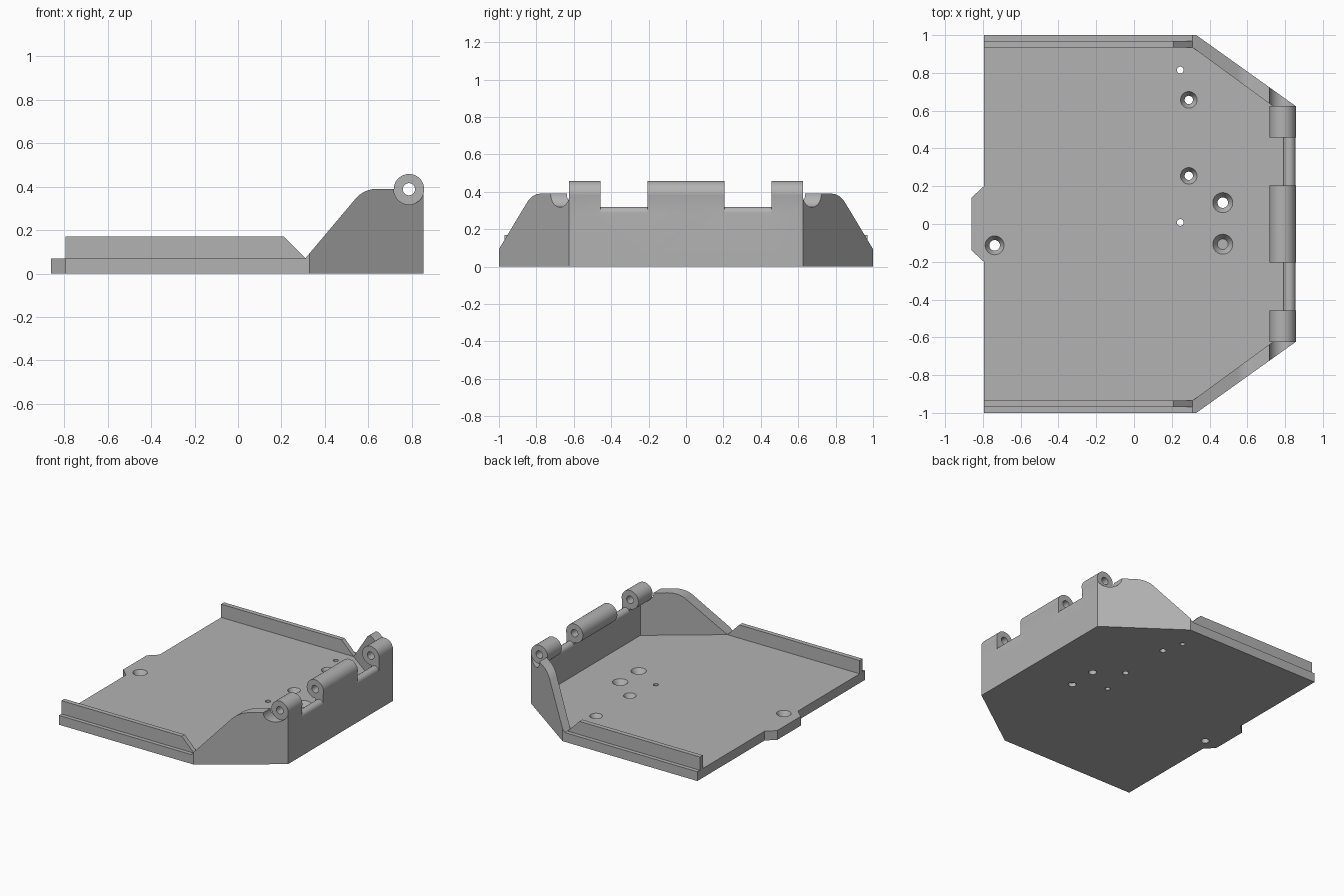
import bpy, bmesh, math
from mathutils import Vector

cube = bpy.data.objects.get("Cube")
if cube:
    bpy.data.objects.remove(cube, do_unlink=True)

grey = bpy.data.materials.new("plain grey")
grey.use_nodes = True
grey.diffuse_color = (0.45, 0.45, 0.45, 1)
grey.node_tree.nodes["Principled BSDF"].inputs["Base Color"].default_value = grey.diffuse_color

PLATE = 0.07                 # plate thickness
PIN_X, PIN_Z = 0.787, 0.388  # hinge axis
BARREL = 0.07                # barrel radius
OUT, IN = 0.855, 0.79        # hinge wall faces
LUG = 0.625                  # outer end of the hinge


def arc(cx, cy, r, a0, a1, n):
    return [(cx + r * math.cos(math.radians(a0 + (a1 - a0) * i / n)),
             cy + r * math.sin(math.radians(a0 + (a1 - a0) * i / n))) for i in range(n + 1)]


def solid(name, bm):
    bmesh.ops.recalc_face_normals(bm, faces=bm.faces)
    me = bpy.data.meshes.new(name)
    bm.to_mesh(me)
    bm.free()
    me.materials.append(grey)
    ob = bpy.data.objects.new(name, me)
    bpy.context.scene.collection.objects.link(ob)
    return ob


def prism(name, pts, lo, hi, axis="z"):
    """Extrude a plan (x, y) along z, or a side profile (x, z) along y."""
    bm = bmesh.new()
    place = (lambda a, b: (a, b, lo)) if axis == "z" else (lambda a, b: (a, lo, b))
    face = bm.faces.new([bm.verts.new(place(a, b)) for a, b in pts])
    grown = bmesh.ops.extrude_face_region(bm, geom=[face])["geom"]
    step = Vector((0, 0, hi - lo)) if axis == "z" else Vector((0, hi - lo, 0))
    bmesh.ops.translate(bm, vec=step, verts=[v for v in grown if isinstance(v, bmesh.types.BMVert)])
    return solid(name, bm)


def disc(x, z, r, n=48):
    return arc(x, z, r, 0, 360, n)[:-1]


def combine(ob, other, operation):
    """Apply a boolean and remove the helper."""
    mod = ob.modifiers.new("cut", "BOOLEAN")
    mod.operation, mod.solver, mod.object = operation, "EXACT", other
    bpy.context.view_layer.update()
    me = bpy.data.meshes.new_from_object(ob.evaluated_get(bpy.context.evaluated_depsgraph_get()))
    ob.modifiers.clear()
    ob.data = me
    bpy.data.objects.remove(other, do_unlink=True)


# Plate with angled corners and an end tab
half = [(OUT, LUG), (0.33, 1), (-0.795, 1), (-0.795, 0.2), (-0.86, 0.14)]
tray = prism("hinged_tray", half + [(x, -y) for x, y in reversed(half)], 0, PLATE)

# Side rails and sloping corner walls
for s in (-1, 1):
    rail = prism("rail", [(-0.795, 0.03), (-0.795, 0.17), (0.21, 0.17), (0.31, PLATE), (0.31, 0.03)],
                 s * 0.935, s * 0.97, "y")
    combine(tray, rail, "UNION")

    plan = [(0.31, 0.935), (0.31, 1), (0.33, 1), (OUT, LUG), (0.733, LUG)]
    wall = prism("corner_wall", [(x, s * y) for x, y in plan], 0, 0.6)
    shape = [(0.3, -0.1), (0.3, 0.058)] + arc(0.64, 0.26, 0.13, 139, 90, 12) + [(1, 0.39), (1, -0.1)]
    combine(wall, prism("wall_shape", shape, s * 0.5, s * 1.1, "y"), "INTERSECT")
    pocket = disc(PIN_X, PIN_Z, BARREL)
    combine(wall, prism("hinge_pocket", pocket, s * 0.5, s * 0.9, "y"), "DIFFERENCE")
    combine(tray, wall, "UNION")

# Hinge wall with a rounded top
mid = (IN + OUT) / 2
radius = (OUT - IN) / 2
top = arc(mid, 0.32 - radius, radius, 0, 180, 12)
combine(tray, prism("hinge_wall", [(OUT, 0)] + top + [(IN, 0)], -0.6, 0.6, "y"), "UNION")

# Inner corner fillers below the outer barrels
for s in (-1, 1):
    plan = [(0.733, LUG), (OUT, LUG), (OUT, 0.57), (IN, 0.583)]
    combine(tray, prism("corner_fill", [(x, s * y) for x, y in plan], 0, PIN_Z), "UNION")

# Hinge barrels on their webs
for y0, y1 in ((-LUG, -0.457), (-0.205, 0.205), (0.457, LUG)):
    web = [(IN, 0), (OUT, 0), (OUT, PIN_Z), (IN, PIN_Z)]
    combine(tray, prism("web", web, y0, y1, "y"), "UNION")
    combine(tray, prism("barrel", disc(PIN_X, PIN_Z, BARREL), y0, y1, "y"), "UNION")

# Pin hole
combine(tray, prism("pin_hole", disc(PIN_X, PIN_Z, 0.028, 32), -0.7, 0.7, "y"), "DIFFERENCE")

# Countersunk screw holes and plain holes: x, y, head radius, hole radius
holes = [(0.29, 0.657, 0.044, 0.022), (0.29, 0.255, 0.044, 0.022),
         (0.47, 0.113, 0.053, 0.028), (0.47, -0.107, 0.053, 0.028),
         (-0.738, -0.113, 0.05, 0.028),
         (0.245, 0.815, 0.018, 0.018), (0.245, 0.008, 0.018, 0.018)]
for x, y, head, hole in holes:
    combine(tray, prism("hole", disc(x, y, hole, 32), -0.1, 0.2), "DIFFERENCE")
    if head > hole:
        bm = bmesh.new()
        bmesh.ops.create_cone(bm, cap_ends=True, segments=32, radius1=hole,
                              radius2=2 * head - hole, depth=0.08)
        bmesh.ops.translate(bm, vec=(x, y, PLATE), verts=bm.verts)
        combine(tray, solid("countersink", bm), "DIFFERENCE")

# Smooth the round surfaces, keep corners sharp
bpy.ops.object.select_all(action="DESELECT")
tray.select_set(True)
bpy.context.view_layer.objects.active = tray
bpy.ops.object.shade_smooth_by_angle(angle=math.radians(25))
